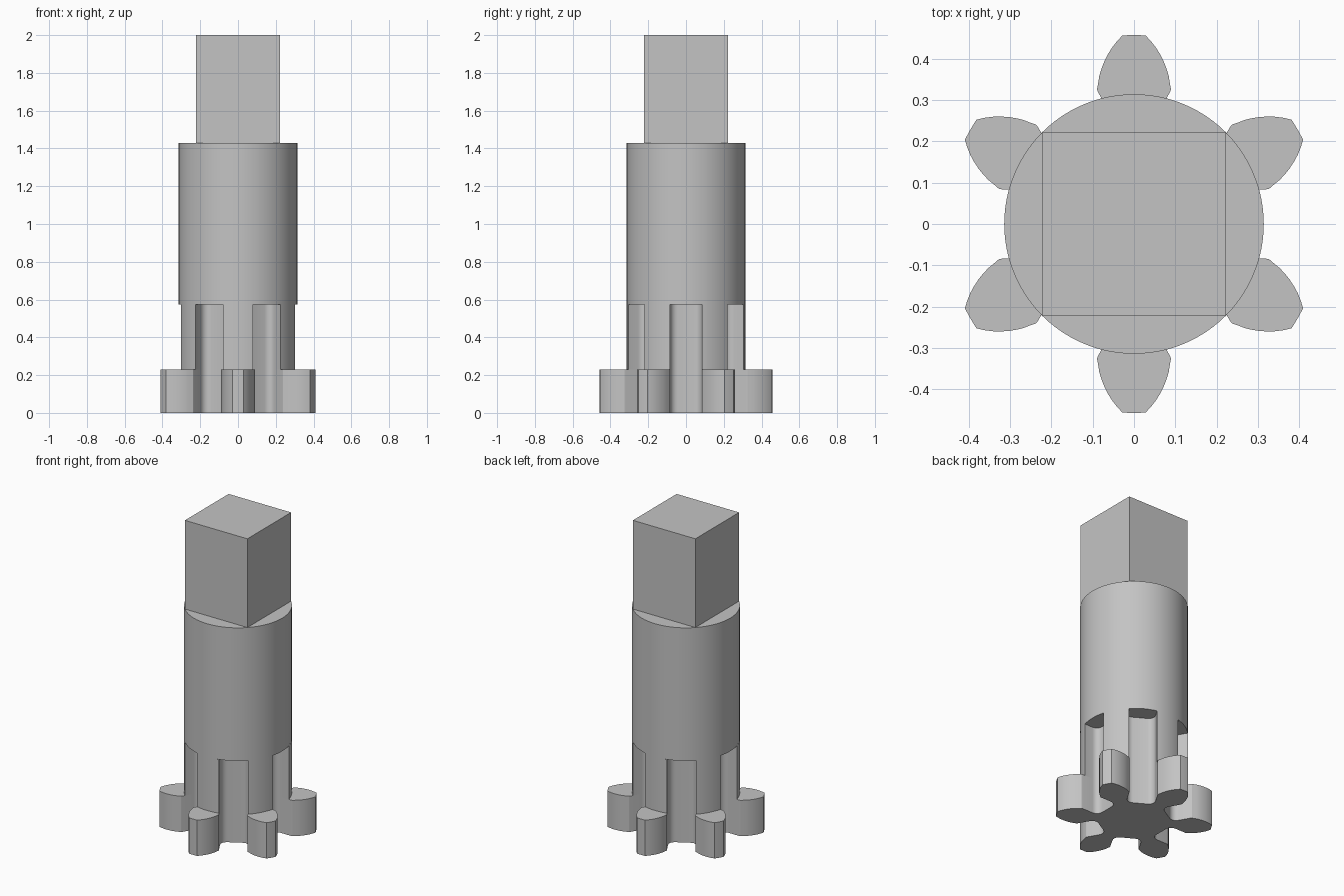
import bpy, bmesh
from math import sin, cos, pi, asin, radians

cube = bpy.data.objects.get("Cube")
if cube:
    bpy.data.objects.remove(cube, do_unlink=True)

SHAFT_R, SQUARE, TIP_R = 0.314, 0.222, 0.457
GEAR_TOP, SLOT_TOP, SHAFT_TOP, TOP = 0.23, 0.575, 1.43, 2.0
SLOT_FLOOR, SLOT_HALF, FILLET = 0.205, 0.084, 0.04
TEETH = 6

steel = bpy.data.materials.new("grey steel")
steel.use_nodes = True
grey = (0.55, 0.55, 0.55, 1)
steel.diffuse_color = grey
steel.node_tree.nodes["Principled BSDF"].inputs["Base Color"].default_value = grey


def turn(points, a):
    return [(x * cos(a) - y * sin(a), x * sin(a) + y * cos(a)) for x, y in points]


def prism(name, outline, z0, z1, caps=True):
    """Extrude a counter-clockwise outline from z0 to z1."""
    bm = bmesh.new()
    low = [bm.verts.new((x, y, z0)) for x, y in outline]
    high = [bm.verts.new((x, y, z1)) for x, y in outline]
    n = len(outline)
    for i in range(n):
        j = (i + 1) % n
        bm.faces.new((low[i], low[j], high[j], high[i]))
    if caps:
        bm.faces.new(low[::-1])
        bm.faces.new(high)
    mesh = bpy.data.meshes.new(name)
    bm.to_mesh(mesh)
    bm.free()
    mesh.materials.append(steel)
    obj = bpy.data.objects.new(name, mesh)
    bpy.context.collection.objects.link(obj)
    bpy.ops.object.select_all(action="DESELECT")
    obj.select_set(True)
    bpy.context.view_layer.objects.active = obj
    bpy.ops.object.shade_smooth_by_angle(angle=radians(25))
    return obj


def slot(mouth):
    """Flat floored slot along +x with filleted corners, from -y to +y."""
    half = [(SLOT_FLOOR + FILLET * (1 - cos(a)), SLOT_HALF - FILLET + FILLET * sin(a))
            for a in (i * pi / 12 for i in range(7))] + [(mouth, SLOT_HALF)]
    return [(x, -y) for x, y in reversed(half)] + half


def tooth():
    """Bulging tooth along +x, from -y to +y, with a rounded tip."""
    flank = [(0.326, 0.0895), (0.342, 0.0865), (0.358, 0.084), (0.375, 0.079),
             (0.393, 0.072), (0.411, 0.063), (0.427, 0.053), (0.443, 0.0405)]
    tip_angle = asin(0.028 / TIP_R)
    tip = [(TIP_R * cos(a), TIP_R * sin(a))
           for a in (tip_angle * i / 3 for i in range(-3, 4))]
    return [(x, -y) for x, y in flank] + tip + flank[::-1]


def land():
    """Arc of the shaft surface left between two slots, centred on +x."""
    a = pi / TEETH - asin(SLOT_HALF / SHAFT_R)
    return [(SHAFT_R * cos(a * i / 8), SHAFT_R * sin(a * i / 8)) for i in range(-7, 8)]


def ring(slot_points, between):
    """Alternate slots and the shapes between them around the axis."""
    pts = []
    for k in range(TEETH):
        a = 2 * pi * k / TEETH
        pts += turn(slot_points, a) + turn(between, a + pi / TEETH)
    return pts


# Gear at the foot
prism("gear", ring(slot(0.32), tooth()), 0, GEAR_TOP)

# Shaft with the tooth gaps carried up into it, open where it meets its neighbours
mouth = (SHAFT_R ** 2 - SLOT_HALF ** 2) ** 0.5
prism("slotted_shaft", ring(slot(mouth), land()), GEAR_TOP, SLOT_TOP, caps=False)

# Plain round shaft
circle = [(SHAFT_R * cos(2 * pi * i / 96), SHAFT_R * sin(2 * pi * i / 96)) for i in range(96)]
prism("round_shaft", circle, SLOT_TOP, SHAFT_TOP)

# Square drive on top
square = turn([(SQUARE * 2 ** 0.5, 0)], pi / 4)
prism("square_drive", [turn(square, k * pi / 2)[0] for k in range(4)], SHAFT_TOP, TOP)
